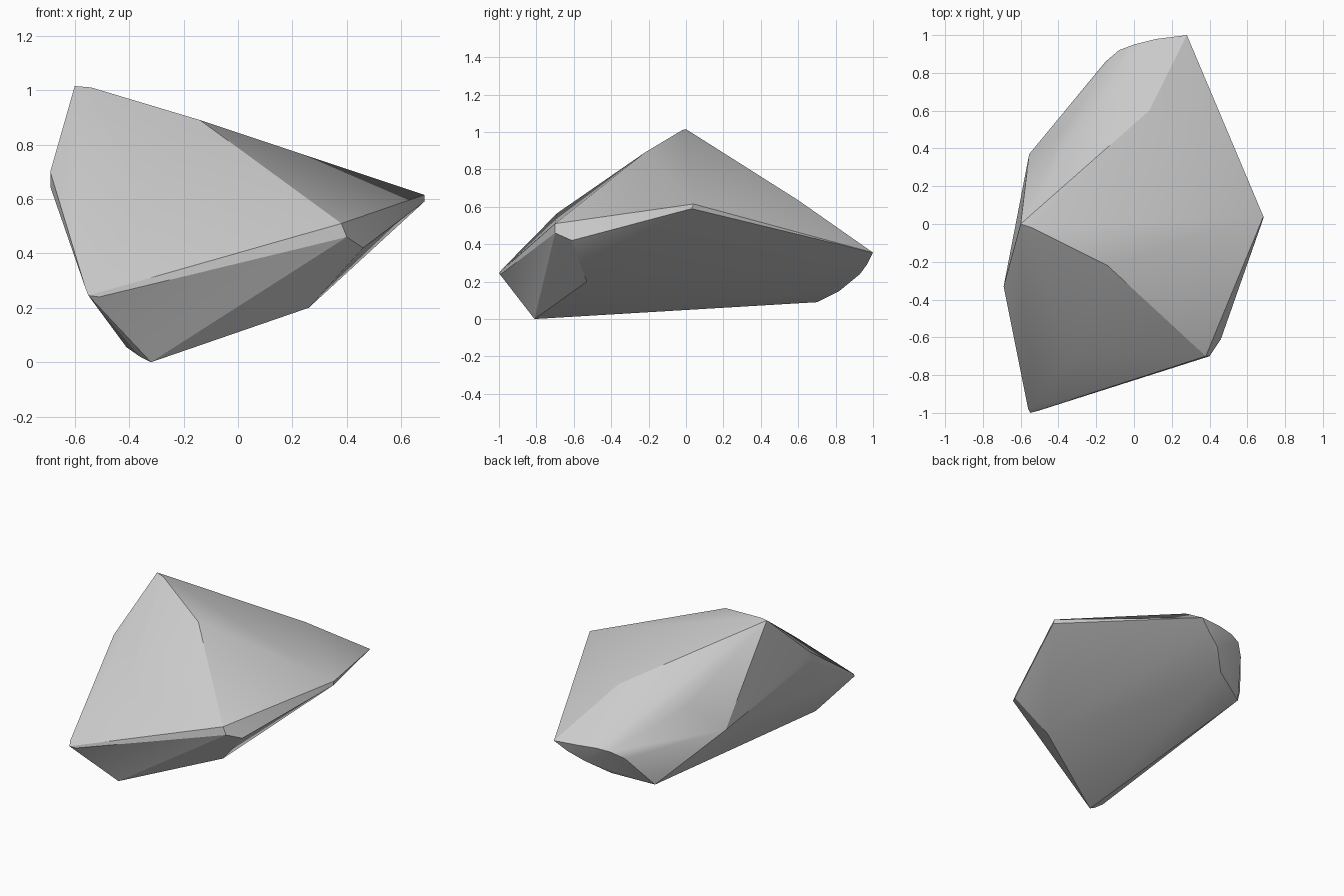
import bpy, bmesh

if "Cube" in bpy.data.objects:
    bpy.data.objects.remove(bpy.data.objects["Cube"])

# Corner points of the faceted boulder, grouped by region
crest = [(-.60, 0, 1.015), (-.54, -.02, 1.01), (-.14, -.22, .89), (.08, .60, .635)]
right_tip = [(.685, .04, .615), (.685, .03, .59)]
front_right = [(.38, -.70, .51), (.40, -.70, .46), (.46, -.61, .42)]
front_left = [(-.34, -.69, .565), (-.56, -.98, .27), (-.55, -1, .245), (-.51, -.99, .24)]
base = [(-.32, -.81, 0), (-.36, -.81, .02), (-.41, -.79, .055), (.26, -.53, .20), (-.26, .70, .09)]
left_side = [(-.69, -.33, .70), (-.69, -.33, .645), (-.555, .37, .41), (-.37, .50, .57)]
back_arc = [(.28, 1, .355), (.12, .98, .36), (0, .95, .36), (-.08, .92, .345),
            (-.15, .86, .295), (.10, .93, .24), (.20, .97, .295), (-.02, .82, .15)]

# Wrap the points in a convex hull
bm = bmesh.new()
for p in crest + right_tip + front_right + front_left + base + left_side + back_arc:
    bm.verts.new(p)
bmesh.ops.convex_hull(bm, input=bm.verts[:])
loose = [v for v in bm.verts if not v.link_faces]
bmesh.ops.delete(bm, geom=loose, context='VERTS')
bmesh.ops.recalc_face_normals(bm, faces=bm.faces[:])

mesh = bpy.data.meshes.new("boulder")
bm.to_mesh(mesh)
bm.free()
boulder = bpy.data.objects.new("boulder", mesh)
bpy.context.collection.objects.link(boulder)

# Soften only the shallow creases
bpy.context.view_layer.objects.active = boulder
boulder.select_set(True)
bpy.ops.object.shade_smooth_by_angle(angle=0.35)
